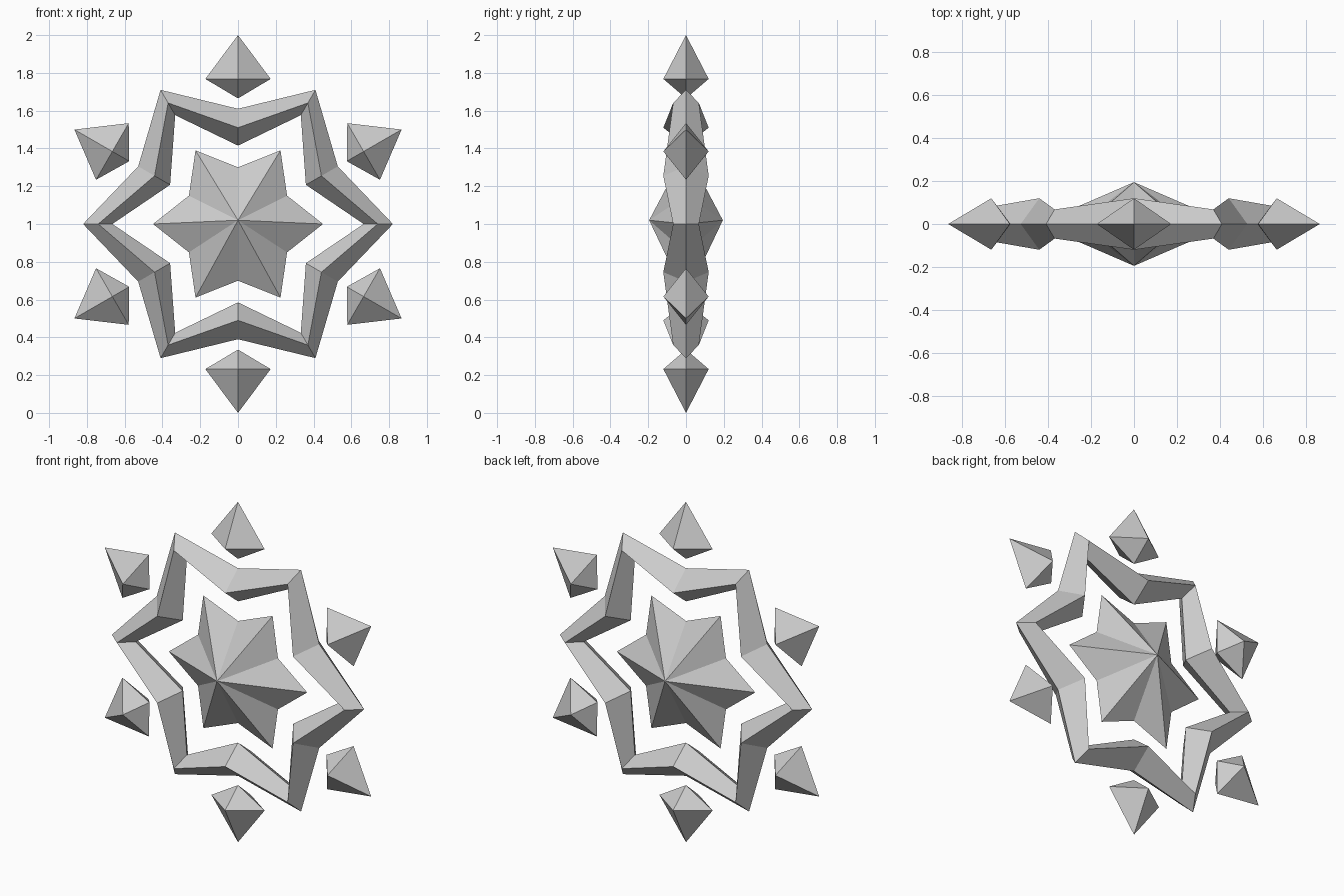
import bpy
from math import sin, cos, pi
from mathutils import Matrix, Vector

if "Cube" in bpy.data.objects:
    bpy.data.objects.remove(bpy.data.objects["Cube"])

ice = bpy.data.materials.new("ice_grey")
ice.use_nodes = True
colour = (0.6, 0.6, 0.6, 1)
ice.diffuse_color = colour
ice.node_tree.nodes["Principled BSDF"].inputs["Base Color"].default_value = colour

CENTRE = Vector((0, 0, 1))


def polar(radius, step, y=0):
    """Point in the upright plane, in steps of 30 degrees from +x."""
    a = step * pi / 6
    return CENTRE + Vector((radius * cos(a), y, radius * sin(a)))


def make(name, verts, faces):
    mesh = bpy.data.meshes.new(name)
    mesh.from_pydata(verts, [], faces)
    mesh.materials.append(ice)
    obj = bpy.data.objects.new(name, mesh)
    bpy.context.collection.objects.link(obj)
    return obj


# Faceted six-pointed star, pointed at the front and the back
verts = [polar(0.3 if i % 2 else 0.45, i) for i in range(12)]
verts += [Vector((0, -0.195, 1.02)), Vector((0, 0.195, 1.02))]
faces = []
for i in range(12):
    j = (i + 1) % 12
    faces += [(i, j, 12), (j, i, 13)]
make("centre_star", verts, faces)

# Star-shaped frame: a diamond section swept round tips and valleys
verts, faces = [], []
for i in range(12):
    outer, ridge, inner, depth = (0.61, 0.51, 0.415, 0.12) if i % 2 else (0.82, 0.74, 0.665, 0.068)
    verts += [polar(outer, i), polar(ridge, i, -depth), polar(inner, i), polar(ridge, i, depth)]
    for k in range(4):
        a, b = i * 4, (i + 1) % 12 * 4
        n = (k + 1) % 4
        faces.append((a + k, b + k, b + n, a + n))
make("star_frame", verts, faces)

# Loose crystals round the outside, one opposite each valley
tip, base, waist = 1.0, 0.665, 0.768
shape = [Vector(p) for p in ((0, 0, tip), (0, 0, base), (0.173, 0, waist),
                             (0, 0.12, waist), (-0.173, 0, waist), (0, -0.12, waist))]
faces = []
for k in range(4):
    a, b = 2 + k, 2 + (k + 1) % 4
    faces += [(a, b, 0), (b, a, 1)]
for i in range(6):
    turn = Matrix.Rotation(i * pi / 3, 3, 'Y')
    make(f"crystal_{i + 1}", [CENTRE + turn @ p for p in shape], faces)
